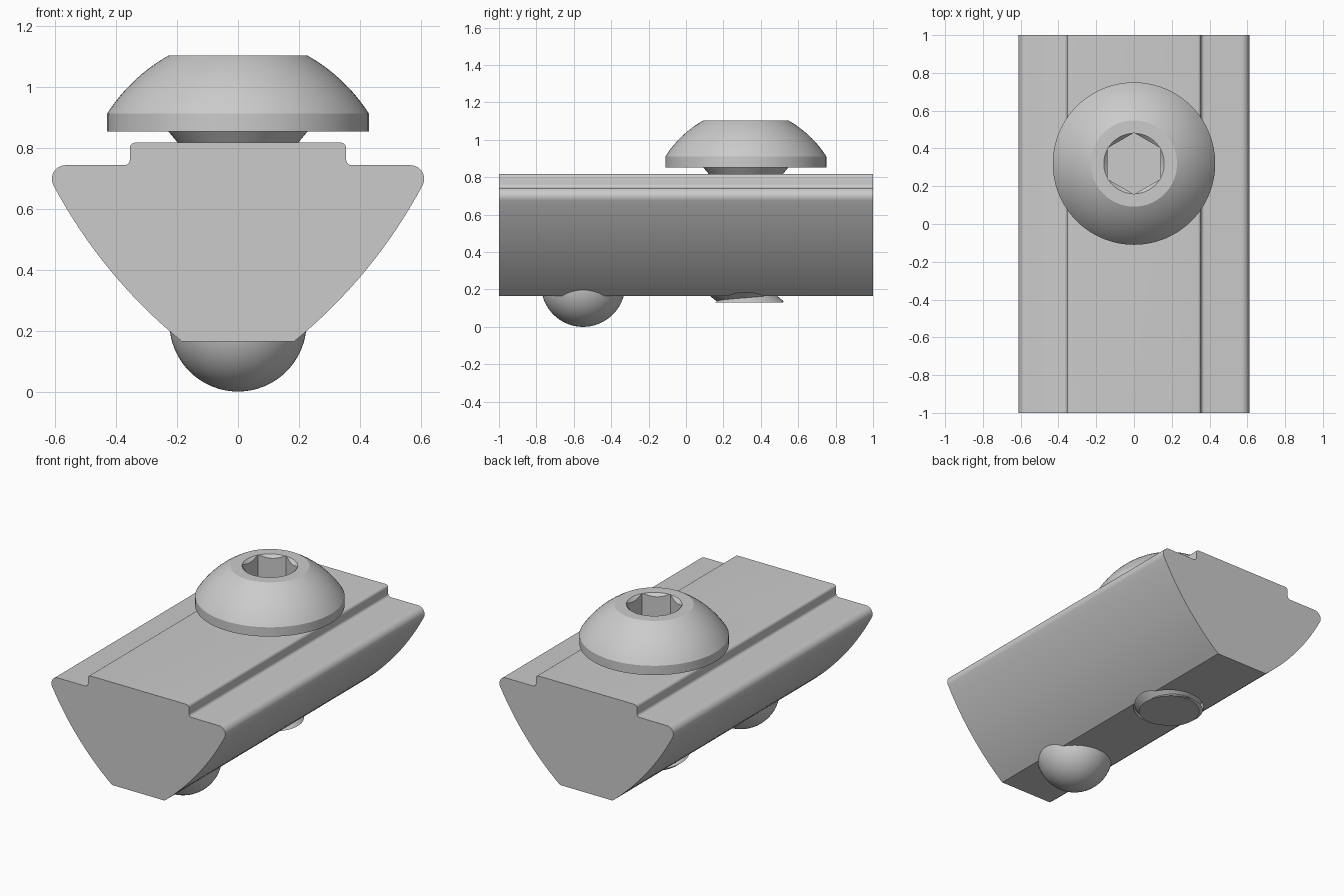
import bpy, bmesh
from math import sin, cos, pi, radians, atan, hypot

if "Cube" in bpy.data.objects:
    bpy.data.objects.remove(bpy.data.objects["Cube"])

SCREW_Y = 0.32


def make(name, bm):
    bmesh.ops.recalc_face_normals(bm, faces=bm.faces[:])
    me = bpy.data.meshes.new(name)
    bm.to_mesh(me)
    bm.free()
    ob = bpy.data.objects.new(name, me)
    bpy.context.collection.objects.link(ob)
    return ob


def select(ob):
    bpy.ops.object.select_all(action='DESELECT')
    ob.select_set(True)
    bpy.context.view_layer.objects.active = ob


def smooth(ob, angle=25):
    select(ob)
    bpy.ops.object.shade_smooth_by_angle(angle=radians(angle))


def cut(ob, cutter):
    m = ob.modifiers.new("cut", 'BOOLEAN')
    m.operation, m.solver, m.object = 'DIFFERENCE', 'EXACT', cutter
    select(ob)
    bpy.ops.object.modifier_apply(modifier=m.name)
    bpy.data.objects.remove(cutter)


def arc(cx, cz, r, a0, a1, n=6):
    return [(cx + r * cos(radians(a0 + (a1 - a0) * i / n)),
             cz + r * sin(radians(a0 + (a1 - a0) * i / n))) for i in range(n + 1)]


def bulge(p, q, s, n=16):
    """Shallow arc from p to q bowed by s to the right of travel."""
    dx, dz = q[0] - p[0], q[1] - p[1]
    L = hypot(dx, dz)
    half = 2 * atan(2 * s / L)
    R = L / 2 / sin(half)
    pts = []
    for i in range(n + 1):
        a = -half + 2 * half * i / n
        u, v = L / 2 + R * sin(a), R * (cos(a) - cos(half))
        pts.append((p[0] + (dx * u + dz * v) / L, p[1] + (dz * u - dx * v) / L))
    return pts


def lathe(name, profile, y, seg=96, turn=0.0):
    """Closed solid of revolution; profile runs bottom to top."""
    bm = bmesh.new()
    rings = [[bm.verts.new((r * cos(2 * pi * i / seg + turn),
                            y + r * sin(2 * pi * i / seg + turn), z))
              for i in range(seg)] for r, z in profile]
    for a, b in zip(rings, rings[1:]):
        for i in range(seg):
            j = (i + 1) % seg
            bm.faces.new((a[i], a[j], b[j], b[i]))
    bm.faces.new(rings[0][::-1])
    bm.faces.new(rings[-1])
    return make(name, bm)


# Slot nut body: mirrored half profile extruded along y
half = bulge((0.185, 0.165), (0.605, 0.6755), 0.033)
half += arc(0.566, 0.698, 0.045, -30, 90, 10)[1:]
half += arc(0.373, 0.761, 0.018, 270, 180)
half += arc(0.337, 0.799, 0.018, 0, 90)
outline = half + [(-x, z) for x, z in reversed(half)]
bm = bmesh.new()
face = bm.faces.new([bm.verts.new((x, -1, z)) for x, z in outline])
ext = bmesh.ops.extrude_face_region(bm, geom=[face])
bmesh.ops.translate(bm, vec=(0, 2, 0),
                    verts=[v for v in ext["geom"] if isinstance(v, bmesh.types.BMVert)])
body = make("slot_nut_body", bm)
cut(body, lathe("hole_cutter", [(0.208, 0), (0.208, 1)], SCREW_Y))
smooth(body)

# Spring ball under the nut
bm = bmesh.new()
bmesh.ops.create_uvsphere(bm, u_segments=64, v_segments=32, radius=0.225)
bmesh.ops.translate(bm, vec=(0, -0.55, 0.225), verts=bm.verts[:])
smooth(make("spring_ball", bm))

# Button head with tapered neck, then hex socket and its chamfer
head = lathe("screw_head",
             [(0.175, 0.79), (0.228, 0.853), (0.43, 0.853)]
             + bulge((0.43, 0.912), (0.228, 1.103), 0.017), SCREW_Y)
cut(head, lathe("socket_cutter", [(0.163, 0.95), (0.163, 1.3)], SCREW_Y, 6, pi / 2))
cut(head, lathe("chamfer_cutter", [(0.06, 1.003), (0.16, 1.103), (0.16, 1.3)], SCREW_Y))
smooth(head, 20)

# Threaded shank: helical ridge and groove strips, trimmed flat at the tip
PITCH, SEG, CREST, ROOT = 0.078, 48, 0.203, 0.155
bm = bmesh.new()
crest, root = [], []
for i in range(SEG * 12):
    t = 2 * pi * i / SEG
    z = 0.136 - 2 * PITCH + PITCH * (t - pi / 2) / (2 * pi)
    crest.append(bm.verts.new((CREST * cos(t), SCREW_Y + CREST * sin(t), z)))
    root.append(bm.verts.new((ROOT * cos(t), SCREW_Y + ROOT * sin(t), z + PITCH / 2)))
for i in range(len(crest) - 1):
    bm.faces.new((crest[i], crest[i + 1], root[i + 1], root[i]))
    if i + SEG + 1 < len(crest):
        bm.faces.new((root[i], root[i + 1], crest[i + SEG + 1], crest[i + SEG]))
bmesh.ops.remove_doubles(bm, verts=bm.verts[:], dist=1e-5)
for z, n in ((0.13, -1), (0.8, 1)):
    res = bmesh.ops.bisect_plane(bm, geom=bm.verts[:] + bm.edges[:] + bm.faces[:],
                                 plane_co=(0, 0, z), plane_no=(0, 0, n), clear_outer=True)
    edges = [e for e in res["geom_cut"] if isinstance(e, bmesh.types.BMEdge)]
    if edges:
        bmesh.ops.edgeloop_fill(bm, edges=edges)
smooth(make("screw_thread", bm))
